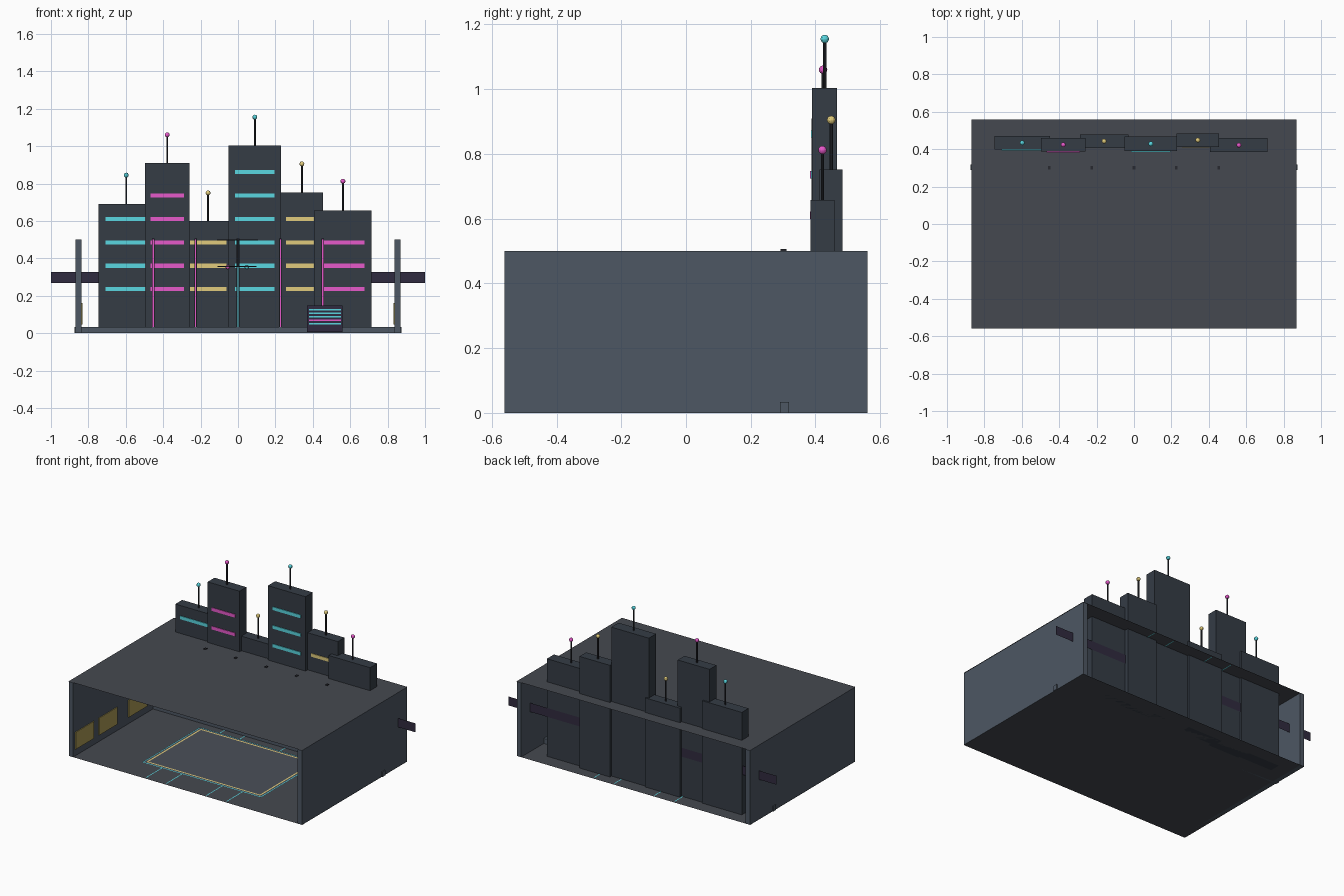
import bpy
from mathutils import Vector

if "Cube" in bpy.data.objects:
    bpy.data.objects.remove(bpy.data.objects["Cube"])

# Colours
def mat(name, rgb):
    m = bpy.data.materials.new(name)
    m.diffuse_color = (*rgb, 1)
    m.use_nodes = True
    m.node_tree.nodes["Principled BSDF"].inputs["Base Color"].default_value = m.diffuse_color
    return m

WALL = mat("wall_grey", (0.075, 0.095, 0.125))
SLAB = mat("slab_grey", (0.06, 0.066, 0.08))
TOWER = mat("tower_grey", (0.035, 0.045, 0.06))
DARK = mat("dark_metal", (0.02, 0.022, 0.028))
ROAD = mat("road_purple", (0.03, 0.024, 0.05))
RUG = mat("rug_grey", (0.07, 0.078, 0.1))
CYAN = mat("neon_cyan", (0.1, 0.68, 0.75))
PINK = mat("neon_magenta", (0.8, 0.1, 0.6))
GOLD = mat("neon_yellow", (0.75, 0.6, 0.2))
PANEL = mat("panel_yellow", (0.4, 0.32, 0.09))


def place(name, m):
    ob = bpy.context.object
    ob.name = name
    ob.data.materials.append(m)
    return ob


def box(name, x, y, z, m):
    """Box from (min, max) ranges."""
    bpy.ops.mesh.primitive_cube_add(size=1, location=[(a + b) / 2 for a, b in (x, y, z)])
    ob = place(name, m)
    size = Vector([b - a for a, b in (x, y, z)])
    for v in ob.data.vertices:
        v.co = v.co * size
    return ob


def sheet(name, corners, m):
    """Single flat quad."""
    me = bpy.data.meshes.new(name)
    me.from_pydata(corners, [], [(0, 1, 2, 3)])
    me.materials.append(m)
    ob = bpy.data.objects.new(name, me)
    bpy.context.collection.objects.link(ob)
    return ob


def flat(name, x, y, z, m):
    return sheet(name, [(x[0], y[0], z), (x[1], y[0], z), (x[1], y[1], z), (x[0], y[1], z)], m)


def ball(name, loc, r, m):
    bpy.ops.mesh.primitive_uv_sphere_add(segments=12, ring_count=8, radius=r, location=loc)
    return place(name, m)


def border(name, x, y, w, z, m):
    """Rectangular outline made from four strips."""
    for i, yy in enumerate(y):
        flat(f"{name}_long_{i}", x, (yy - w / 2, yy + w / 2), z, m)
    for i, xx in enumerate(x):
        flat(f"{name}_short_{i}", (xx - w / 2, xx + w / 2), y, z, m)


# Room shell: open front and back
flat("floor", (-.87, .87), (-.56, .56), 0, SLAB)
flat("ceiling", (-.87, .87), (-.56, .56), .502, SLAB)
for s, side in ((-1, "left"), (1, "right")):
    box(f"{side}_wall", sorted((s * .837, s * .868)), (-.56, .56), (0, .5), WALL)
    for i, y in enumerate((-.44, -.19, .125)):
        box(f"{side}_wall_panel_{i}", sorted((s * .832, s * .838)),
            (y - .098, y + .098), (.045, .16), PANEL)

# Neon lines on floor and ceiling
for i, x in enumerate((-.3, -.15, .15, .3)):
    for part, z in (("floor", .002), ("ceiling", .499)):
        flat(f"{part}_neon_{i}", (x - .003, x + .003), (-.55, .55), z, CYAN)

# Rug with double neon border
flat("rug", (-.44, .44), (-.385, .225), .004, RUG)
border("rug_outer_border", (-.44, .44), (-.385, .225), .008, .006, CYAN)
border("rug_inner_border", (-.42, .42), (-.365, .205), .01, .006, GOLD)

# Window sill and mullions
box("window_sill", (-.875, .875), (.29, .318), (0, .034), WALL)
for i, m in enumerate((PINK, PINK, CYAN, PINK, PINK)):
    x = -.453 + .2265 * i
    box(f"mullion_{i}", (x - .007, x + .007), (.292, .31), (.03, .507), DARK)
    box(f"mullion_neon_{i}", (x - .003, x + .003), (.29, .293), (.034, .5), m)

# Heater below the window
box("heater", (.37, .56), (.23, .29), (.005, .147), ROAD)
for i, m in enumerate((CYAN, PINK, CYAN, CYAN, CYAN)):
    z = .05 + .019 * i
    box(f"heater_slat_{i}", (.38, .55), (.226, .231), (z - .004, z + .004), m)

# Ceiling fixture and hanging lamp bar
box("ceiling_fixture", (-.113, .107), (-.03, .03), (.494, .5), DARK)
box("lamp_rod", (-.004, .004), (-.004, .004), (.355, .495), DARK)
box("lamp_bar", (-.11, .1), (-.012, .012), (.354, .36), DARK)
ball("lamp_left", (-.055, 0, .353), .012, PINK)
ball("lamp_right", (.047, 0, .353), .012, CYAN)

# Elevated road behind the towers
sheet("sky_road", [(-1, .4625, .268), (1, .4625, .268), (1, .4625, .328), (-1, .4625, .328)], ROAD)

# Skyline: x range, y range, height, lit floors, antenna top, colour
towers = [
    ((-.745, -.45), (.398, .47), .69, 4, .845, CYAN),
    ((-.497, -.26), (.387, .46), .91, 5, 1.06, PINK),
    ((-.29, -.03), (.407, .478), .6, 3, .75, GOLD),
    ((-.05, .23), (.39, .467), 1.003, 6, 1.155, CYAN),
    ((.228, .455), (.413, .484), .752, 4, .905, GOLD),
    ((.407, .715), (.384, .459), .657, 3, .812, PINK),
]
for i, (x, y, h, floors, tip, m) in enumerate(towers):
    cx, cy, w = (x[0] + x[1]) / 2, (y[0] + y[1]) / 2, (x[1] - x[0]) * .375
    box(f"tower_{i}", x, y, (0, h), TOWER)
    for k in range(floors):
        z = .235 + .1252 * k
        box(f"tower_{i}_windows_{k}", (cx - w, cx + w), (y[0] - .004, y[0] + .002),
            (z - .011, z + .011), m)
    bpy.ops.mesh.primitive_cylinder_add(vertices=8, radius=.005, depth=tip - h,
                                        location=(cx, cy, (h + tip) / 2))
    place(f"antenna_{i}", DARK)
    ball(f"antenna_light_{i}", (cx, cy, tip), .013, m)
